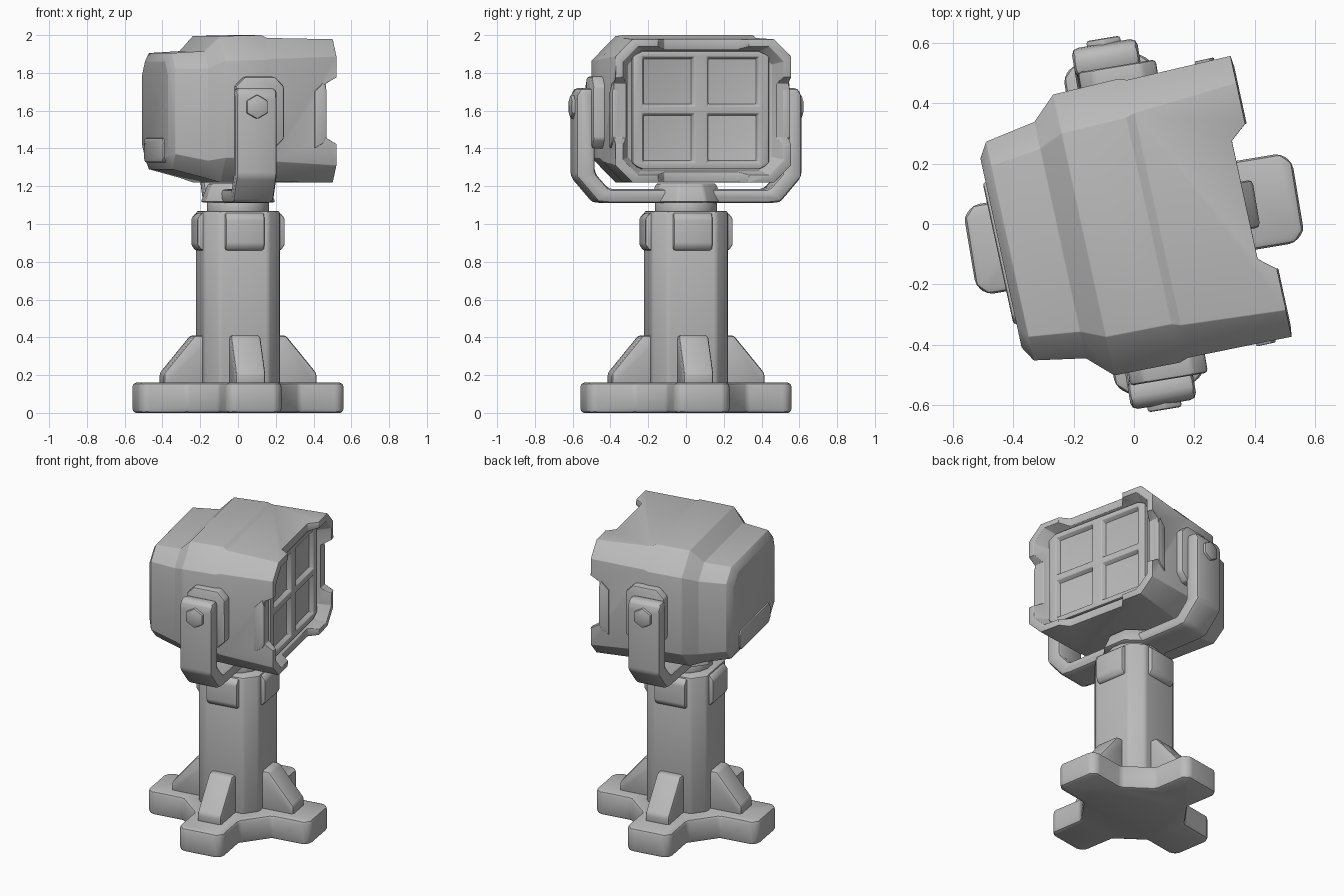
import bpy, bmesh, math
from mathutils import Matrix, Vector

if "Cube" in bpy.data.objects:
    bpy.data.objects.remove(bpy.data.objects["Cube"])

grey = bpy.data.materials.new("grey_metal")
grey.diffuse_color = (0.5, 0.5, 0.5, 1)
grey.use_nodes = True
grey.node_tree.nodes["Principled BSDF"].inputs["Base Color"].default_value = grey.diffuse_color
BASE_TURN = math.radians(9.5)
HEAD_TURN = math.radians(12.3)


def finish(name, bm, turn, bevel=0.0, cutters=(), angle=35, segments=2):
    """Turn a bmesh into an object with cuts, bevel and smooth shading applied."""
    bmesh.ops.recalc_face_normals(bm, faces=bm.faces)
    bm.transform(Matrix.Rotation(turn, 4, 'Z'))
    me = bpy.data.meshes.new(name)
    bm.to_mesh(me)
    bm.free()
    me.materials.append(grey)
    ob = bpy.data.objects.new(name, me)
    bpy.context.collection.objects.link(ob)
    for c in cutters:
        m = ob.modifiers.new("cut", 'BOOLEAN')
        m.operation, m.solver, m.object = 'DIFFERENCE', 'EXACT', c
    if bevel:
        m = ob.modifiers.new("bevel", 'BEVEL')
        m.width, m.segments, m.limit_method = bevel, segments, 'ANGLE'
        m.angle_limit = math.radians(25)
    bpy.ops.object.select_all(action='DESELECT')
    ob.select_set(True)
    bpy.context.view_layer.objects.active = ob
    for m in list(ob.modifiers):
        bpy.ops.object.modifier_apply(modifier=m.name)
    bpy.ops.object.shade_smooth_by_angle(angle=math.radians(angle))
    return ob


def prism(pts, axis, lo, hi, shrink=1.0):
    """Extrude a 2D outline along an axis; shrink scales the far end."""
    def place(a, b, t):
        return {'X': (t, a, b), 'Y': (a, t, b), 'Z': (a, b, t)}[axis]
    bm = bmesh.new()
    ends = [[bm.verts.new(place(a * k, b * k, t)) for a, b in pts]
            for t, k in ((lo, 1.0), (hi, shrink))]
    bm.faces.new(ends[0])
    bm.faces.new(ends[1])
    n = len(pts)
    for i in range(n):
        j = (i + 1) % n
        bm.faces.new((ends[0][i], ends[0][j], ends[1][j], ends[1][i]))
    return bm


def octo(hx, hy, c, cx=0.0, cy=0.0):
    """Rectangle outline with chamfered corners."""
    q = [(hx, -hy + c), (hx, hy - c), (hx - c, hy), (-hx + c, hy),
         (-hx, hy - c), (-hx, -hy + c), (-hx + c, -hy), (hx - c, -hy)]
    return [(x + cx, y + cy) for x, y in q]


def ring(r, n, cx=0.0, cy=0.0):
    return [(cx + r * math.cos(2 * math.pi * (i + .5) / n),
             cy + r * math.sin(2 * math.pi * (i + .5) / n)) for i in range(n)]


# Cross-shaped foot, with webs between the four arms
quarter = [(0.30, -0.15), (0.515, -0.15), (0.55, -0.115), (0.55, 0.115), (0.515, 0.15), (0.30, 0.15)]
cross = []
for k in range(4):
    c, s = round(math.cos(k * math.pi / 2)), round(math.sin(k * math.pi / 2))
    cross += [(x * c - y * s, x * s + y * c) for x, y in quarter]
finish("cross_foot", prism(cross, 'Z', 0, 0.16), BASE_TURN, 0.02)

# Column, gussets and collar blocks
finish("column", prism(octo(0.205, 0.205, 0.075), 'Z', 0.12, 1.07), BASE_TURN, 0.015)
rib = [(0.15, 0.14), (0.41, 0.14), (0.41, 0.21), (0.245, 0.41), (0.15, 0.41)]
tab = [(0.15, 0.86), (0.215, 0.86), (0.235, 0.89), (0.235, 1.03), (0.21, 1.06), (0.15, 1.06)]
for k in range(4):
    turn = BASE_TURN + k * math.pi / 2
    finish(f"gusset_{k + 1}", prism(rib, 'Y', -0.08, 0.08), turn, 0.015)
    finish(f"collar_block_{k + 1}", prism(tab, 'Y', -0.105, 0.105), turn, 0.012)

# Swivel neck and hub under the head
finish("swivel_neck", prism(ring(0.165, 16), 'Z', 1.05, 1.12), BASE_TURN, 0.01)
finish("yoke_hub", prism(ring(0.205, 8), 'Z', 1.115, 1.215, 0.8), BASE_TURN, 0.012)

# U-shaped yoke
half = [(0.42, 1.11), (0.49, 1.115), (0.605, 1.25), (0.605, 1.68), (0.585, 1.72), (0.515, 1.72),
        (0.505, 1.68), (0.505, 1.27), (0.43, 1.185)]
right, left = half, [(-y, z) for y, z in reversed(half)]
finish("yoke", prism(right + left, 'X', -0.11, 0.11), BASE_TURN, 0.03, cutters=())

# Pivot bolts and side bosses
for side, word in ((-1, "front"), (1, "back")):
    finish(f"pivot_bolt_{word}", prism(ring(0.065, 6, 0, 1.62), 'Y', side * 0.58, side * 0.622),
           BASE_TURN, 0.008)
    finish(f"pivot_boss_{word}", prism(octo(0.13, 0.19, 0.05, 0.03, 1.59), 'Y', side * 0.42, side * 0.525),
           BASE_TURN, 0.012)

# Notch cutters for the front rim
notch = [(0.7, -0.28), (0.43, -0.245), (0.375, -0.2), (0.375, 0.2), (0.43, 0.245), (0.7, 0.28)]
cut_top = finish("notch_cutter_top", prism(notch, 'Z', 1.0, 2.2), HEAD_TURN)
side_notch = [(x, 1.6 + y * 0.72) for x, y in notch]
cut_side = finish("notch_cutter_side", prism(side_notch, 'Y', -0.8, 0.8), HEAD_TURN)

# Lamp housing: chamfered sections from the rear to the front rim, then into the recess
# (x, half width, bottom, top, chamfer)
sections = [(-0.45, 0.32, 1.35, 1.86, 0.07), (-0.42, 0.37, 1.29, 1.905, 0.08),
            (-0.25, 0.40, 1.245, 1.915, 0.09), (-0.17, 0.475, 1.22, 1.995, 0.13),
            (0.05, 0.48, 1.22, 2.0, 0.13), (0.08, 0.47, 1.222, 1.985, 0.11),
            (0.43, 0.475, 1.22, 1.978, 0.09), (0.435, 0.435, 1.26, 1.94, 0.08),
            (0.34, 0.39, 1.285, 1.915, 0.07)]
bm = bmesh.new()
loops = []
for x, w, lo, hi, c in sections:
    loops.append([bm.verts.new((x, y, z)) for y, z in
                  octo(w, (hi - lo) / 2, c, 0, (hi + lo) / 2)])
for a, b in zip(loops, loops[1:]):
    for i in range(8):
        j = (i + 1) % 8
        bm.faces.new((a[i], a[j], b[j], b[i]))
bm.faces.new(loops[0])
bm.faces.new(loops[-1])
finish("lamp_housing", bm, HEAD_TURN, 0.012, (cut_top, cut_side), 40)
for c in (cut_top, cut_side):
    bpy.data.objects.remove(c)

# Lamp panel with four sunken windows
ys = [-0.37, -0.315, -0.035, 0.035, 0.315, 0.37]
zs = [1.29, 1.325, 1.585, 1.625, 1.885, 1.915]
bm = bmesh.new()
grid = [[bm.verts.new((0.37, y, z)) for z in zs] for y in ys]
panes = []
for i in range(5):
    for j in range(5):
        f = bm.faces.new((grid[i][j], grid[i + 1][j], grid[i + 1][j + 1], grid[i][j + 1]))
        if i % 2 and j % 2:
            panes.append(f)
for i in (0, 5):
    for j in (0, 5):
        grid[i][j].co = Vector((0.37, ys[i] * 0.94, zs[j] + (0.015 if j == 0 else -0.015)))
bm.normal_update()
bmesh.ops.inset_individual(bm, faces=panes, thickness=0.018, depth=-0.035)
rim = [e for e in bm.edges if e.is_boundary]
ext = bmesh.ops.extrude_edge_only(bm, edges=rim)["geom"]
bmesh.ops.translate(bm, vec=(-0.04, 0, 0), verts=[v for v in ext if isinstance(v, bmesh.types.BMVert)])
finish("lamp_panel", bm, HEAD_TURN, 0.006)

# Thin plates on the housing sides and a step low on its back
plate = [(0.36, 1.43), (0.375, 1.46), (0.375, 1.71), (0.36, 1.75), (0.31, 1.70), (0.31, 1.40)]
for side, word in ((-1, "front"), (1, "back")):
    finish(f"side_plate_{word}", prism(plate, 'Y', side * 0.44, side * 0.482), HEAD_TURN, 0.004)
step = octo(0.24, 0.065, 0.025, 0, 1.39)
finish("rear_step", prism(step, 'X', -0.40, -0.46), HEAD_TURN, 0.01)
